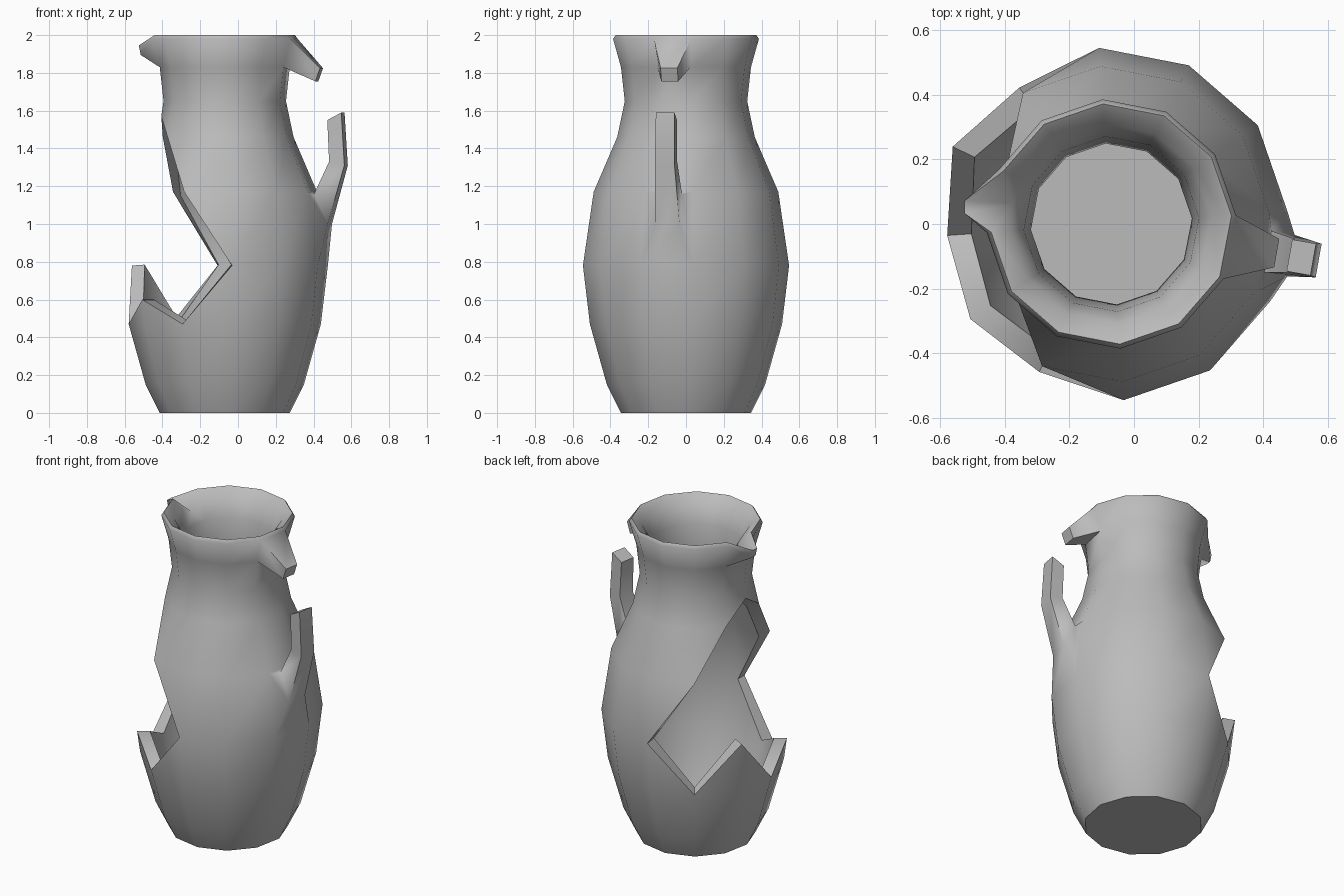
import bpy, bmesh, math
from mathutils import Vector

cube = bpy.data.objects.get("Cube")
if cube:
    bpy.data.objects.remove(cube, do_unlink=True)

CENTRE_X = -0.07
SIDES = 12

clay = bpy.data.materials.new("grey_clay")
clay.use_nodes = True
GREY = (0.5, 0.5, 0.5, 1)
clay.diffuse_color = GREY
clay.node_tree.nodes["Principled BSDF"].inputs["Base Color"].default_value = GREY


def point(radius, degrees, z):
    a = math.radians(degrees)
    return Vector((CENTRE_X + radius * math.cos(a), radius * math.sin(a), z))


def angle(col):
    return 4 + 360 / SIDES * col


# Rings of the jug: (outer radius, outer z, inner radius, inner z)
rings = [
    (0.345, 0.00, 0.295, 0.06), (0.42, 0.15, 0.35, 0.175),
    (0.51, 0.47, 0.435, 0.485), (0.547, 0.78, 0.472, 0.785),
    (0.49, 1.17, 0.418, 1.15), (0.365, 1.46, 0.293, 1.44),
    (0.325, 1.65, 0.25, 1.65), (0.345, 1.83, 0.272, 1.84),
    (0.387, 1.98, 0.31, 1.955), (0.373, 2.00, 0.373, 2.00),
]
# Broken wall, per column: (last ring below the gap, first ring above it)
gap = {4: (2, 4), 5: (3, 5), 6: (2, 5), 7: (3, 5), 8: (2, 4)}
# Broken corners that lie between rings: (radius, z)
moved = {(6, 5): (0.337, 1.57), (7, 3): (0.527, 0.60)}
SPOUT, HANDLE = 5, 11
LOWER_ROOT, UPPER_ROOT = 3, 7
spout_cells = {(SPOUT, 7), (SPOUT, 8)}
handle_cells = {(HANDLE, LOWER_ROOT), (HANDLE, UPPER_ROOT)}

bm = bmesh.new()
outer, inner = {}, {}
for c in range(SIDES):
    low, high = gap.get(c, (len(rings), 0))
    for k, (ro, zo, ri, zi) in enumerate(rings):
        if low < k < high:
            continue
        if (c, k) in moved:
            ro, zo = moved[c, k]
            ri, zi = ro - 0.075, zo
        outer[c, k] = bm.verts.new(point(ro, angle(c), zo))
        inner[c, k] = bm.verts.new(point(ri, angle(c), zi))

# Both skins, leaving out the gap, the spout and the handle roots
edges = {}
for c in range(SIDES):
    d = (c + 1) % SIDES
    for k in range(len(rings) - 1):
        keys = [q for q in ((c, k), (d, k), (d, k + 1), (c, k + 1)) if q in outer]
        if len(keys) < 3:
            continue
        if (c, k) not in spout_cells | handle_cells:
            bm.faces.new([outer[q] for q in keys])
        if (c, k) not in spout_cells:
            bm.faces.new([inner[q] for q in reversed(keys)])
        for a, b in zip(keys, keys[1:] + keys[:1]):
            edges.setdefault(frozenset((a, b)), []).append((a, b))

# Wall thickness along the broken edge
for uses in edges.values():
    a, b = uses[0]
    on_end = a[1] == b[1] and a[1] in (0, len(rings) - 1)
    if len(uses) == 1 and not on_end:
        bm.faces.new((outer[b], outer[a], inner[a], inner[b]))

# Base and inside floor
bm.faces.new([outer[c, 0] for c in reversed(range(SIDES))])
bm.faces.new([inner[c, 0] for c in range(SIDES)])

# Pouring spout with a valley running down into the neck
valley = bm.verts.new(point(0.31, 168, 1.90))
tops, unders = [], []
for c, y in ((SPOUT, 0.072), (SPOUT + 1, 0.033)):
    top = bm.verts.new((-0.525, y, 1.945))
    under = bm.verts.new((-0.515, y, 1.895))
    bm.faces.new((outer[c, 7], outer[c, 8], under))
    bm.faces.new((outer[c, 8], outer[c, 9], top, under))
    bm.faces.new((inner[c, 9], valley, top))
    for k in (7, 8):
        bm.faces.new((inner[c, k], valley, inner[c, k + 1]))
    tops.append(top)
    unders.append(under)
bm.faces.new((outer[SPOUT, 7], outer[SPOUT + 1, 7], unders[1], unders[0]))
bm.faces.new((unders[0], unders[1], tops[1], tops[0]))
bm.faces.new((tops[0], tops[1], valley))
bm.faces.new((inner[SPOUT, 7], inner[SPOUT + 1, 7], valley))


# Broken handle pieces, drawn out of one wall cell each
def pull_handle(ring, sections):
    mid = angle(HANDLE) + 180 / SIDES + 1
    side = Vector((-math.sin(math.radians(mid)), math.cos(math.radians(mid)), 0))
    loop = [outer[q] for q in ((HANDLE, ring), (0, ring),
                               (0, ring + 1), (HANDLE, ring + 1))]
    for r_low, z_low, r_high, z_high, half in sections:
        a, b = point(r_low, mid, z_low), point(r_high, mid, z_high)
        corners = (a - side * half, a + side * half, b + side * half, b - side * half)
        new = [bm.verts.new(p) for p in corners]
        for i in range(4):
            j = (i + 1) % 4
            bm.faces.new((loop[i], loop[j], new[j], new[i]))
        loop = new
    bm.faces.new(loop)


pull_handle(UPPER_ROOT, [(0.495, 1.755, 0.52, 1.825, 0.045)])
pull_handle(LOWER_ROOT, [(0.565, 1.00, 0.492, 1.16, 0.065),
                         (0.652, 1.31, 0.57, 1.33, 0.053),
                         (0.635, 1.59, 0.56, 1.55, 0.05)])

# Finish the one-piece jug
bmesh.ops.remove_doubles(bm, verts=bm.verts, dist=0.0005)
bmesh.ops.recalc_face_normals(bm, faces=bm.faces)
mesh = bpy.data.meshes.new("broken_jug")
bm.to_mesh(mesh)
bm.free()
mesh.materials.append(clay)
jug = bpy.data.objects.new("broken_jug", mesh)
bpy.context.collection.objects.link(jug)
bpy.ops.object.select_all(action="DESELECT")
jug.select_set(True)
bpy.context.view_layer.objects.active = jug
bpy.ops.object.shade_smooth_by_angle(angle=math.radians(60))
